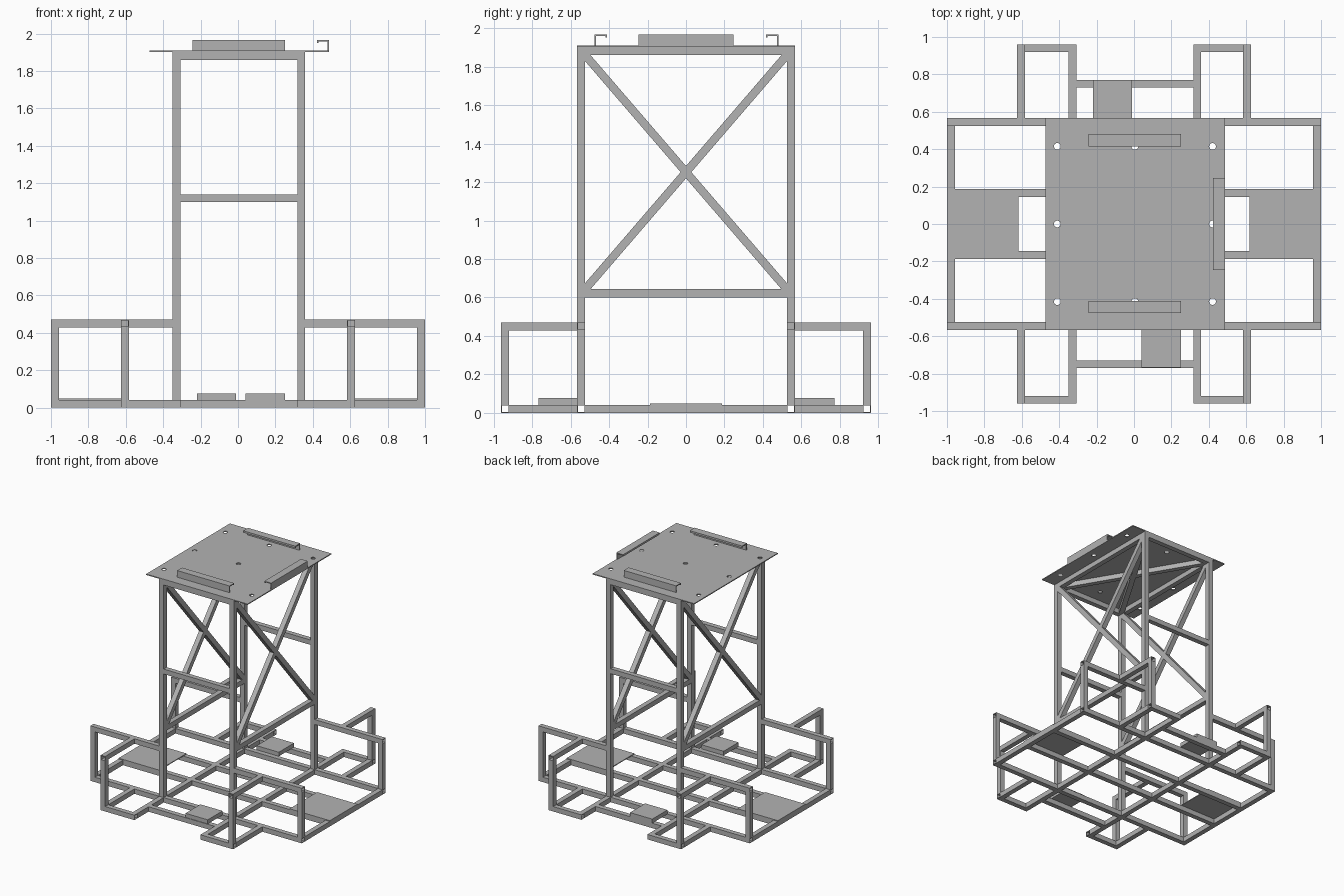
import bpy, bmesh
from mathutils import Vector

T = 0.042          # tube width
WALL = 0.004       # tube wall
H = T / 2
LEGS = (-0.328, 0.338)
LEG_Y = 0.545
BOX_X, BOX_Y = 0.605, 0.94
END_X = 1 - H
RAIL_Y = 0.165
RAIL_Z = 0.45
TOP = 1.902

cube = bpy.data.objects.get("Cube")
if cube:
    bpy.data.objects.remove(cube)

steel = bpy.data.materials.new("grey_steel")
steel.use_nodes = True
GREY = (0.45, 0.45, 0.45, 1)
steel.diffuse_color = GREY
steel.node_tree.nodes["Principled BSDF"].inputs["Base Color"].default_value = GREY


def finish(bm, name):
    bmesh.ops.recalc_face_normals(bm, faces=bm.faces)
    mesh = bpy.data.meshes.new(name)
    bm.to_mesh(mesh)
    bm.free()
    mesh.materials.append(steel)
    obj = bpy.data.objects.new(name, mesh)
    bpy.context.collection.objects.link(obj)
    return obj


def tube(name, a, b):
    """Open-ended square tube between two points."""
    a, b = Vector(a), Vector(b)
    axis = (b - a).normalized()
    ref = Vector((1, 0, 0)) if abs(axis.x) < 0.01 else Vector((0, 0, 1))
    u = axis.cross(ref).normalized()
    v = axis.cross(u)
    bm = bmesh.new()
    loops = []
    for p, r in ((a, H), (b, H), (b, H - WALL), (a, H - WALL)):
        loops.append([bm.verts.new(p + u * r * i + v * r * j)
                      for i, j in ((1, 1), (-1, 1), (-1, -1), (1, -1))])
    for k in range(4):
        one, two = loops[k], loops[(k + 1) % 4]
        for i in range(4):
            j = (i + 1) % 4
            bm.faces.new((one[i], one[j], two[j], two[i]))
    return finish(bm, name)


def box(name, low, high):
    low, high = Vector(low), Vector(high)
    bm = bmesh.new()
    bmesh.ops.create_cube(bm, size=1)
    for vert in bm.verts:
        vert.co = (low + high) / 2 + vert.co * (high - low)
    return finish(bm, name)


# Base frame: long rails, end rails and inner rails
for s in (-1, 1):
    tube("base_long_rail", (-1, s * LEG_Y, H), (1, s * LEG_Y, H))
    tube("base_inner_rail", (H - END_X, s * RAIL_Y, H), (END_X - H, s * RAIL_Y, H))
    tube("base_end_rail", (s * END_X, H - LEG_Y, H), (s * END_X, LEG_Y - H, H))
    tube("base_step_rail", (LEGS[0] + H, s * 0.75, H), (LEGS[1] - H, s * 0.75, H))
for x in LEGS:
    for lo, hi in ((-LEG_Y, -RAIL_Y), (-RAIL_Y, RAIL_Y), (RAIL_Y, LEG_Y)):
        tube("base_cross_rail", (x, lo + H, H), (x, hi - H, H))

# Corner frames around each leg
for x in LEGS:
    sx = 1 if x > 0 else -1
    for s in (-1, 1):
        ox, oy, ly = sx * BOX_X, s * BOX_Y, s * LEG_Y
        tube("corner_inner_rail", (x, ly + s * H, H), (x, oy - s * H, H))
        tube("corner_outer_rail", (ox, ly + s * H, H), (ox, oy - s * H, H))
        tube("corner_front_rail", (x - sx * H, oy, H), (ox + sx * H, oy, H))
        tube("corner_post", (ox, oy, T), (ox, oy, RAIL_Z - H))
        tube("corner_hand_rail", (ox, ly + s * H, RAIL_Z), (ox, oy + s * H, RAIL_Z))
        tube("end_post", (sx * END_X, ly, T), (sx * END_X, ly, RAIL_Z - H))
        tube("end_hand_rail", (x + sx * H, ly, RAIL_Z), (sx, ly, RAIL_Z))
        tube("tower_leg", (x, ly, T), (x, ly, TOP))

# Tower cross bars
for s in (-1, 1):
    for z in (1.12, TOP - H):
        tube("tower_cross_bar", (LEGS[0] + H, s * LEG_Y, z), (LEGS[1] - H, s * LEG_Y, z))

# Tower side bars and diagonal braces
IN_Y = LEG_Y - H
for x in LEGS:
    for z in (0.622, TOP - H):
        tube("tower_side_bar", (x, -IN_Y, z), (x, IN_Y, z))
    for s in (-1, 1):
        tube("side_brace", (x, -s * IN_Y, 0.622 + H), (x, s * IN_Y, TOP - T))

# Flat diagonal braces under the top plate
for s in (-1, 1):
    tube("top_brace", (LEGS[0] + H, -s * IN_Y, TOP - H), (LEGS[1] - H, s * IN_Y, TOP - H))

# Floor plates and steps
for s in (-1, 1):
    lo, hi = sorted((s * 0.618, s))
    box("floor_plate", (lo, -RAIL_Y - H, T), (hi, RAIL_Y + H, T + 0.007))
box("back_step", (-0.22, 0.566, T), (-0.01, 0.771, 0.077))
box("front_step", (0.04, -0.766, T), (0.25, -0.566, 0.077))

# Top plate with drilled holes
plate = box("top_plate", (-0.473, -0.566, TOP), (0.487, 0.566, TOP + 0.008))
bm = bmesh.new()
for x in (-0.41, 0.005, 0.42):
    for y in (-0.415, 0, 0.415):
        made = bmesh.ops.create_cone(bm, cap_ends=True, segments=24, radius1=0.018,
                                     radius2=0.018, depth=0.1)
        bmesh.ops.translate(bm, verts=made["verts"], vec=(x, y, TOP))
cutter = finish(bm, "hole_cutter")
cutter.hide_render = True
cutter.hide_viewport = True
cut = plate.modifiers.new("holes", "BOOLEAN")
cut.operation = "DIFFERENCE"
cut.solver = "EXACT"
cut.object = cutter

# Bent lips on three edges of the top plate
W = 0.008
Z0, Z1 = TOP + W, 1.967


def lip(name, place):
    """Hooked profile (distance outward, height) swept along the edge."""
    shape = ((0, Z0), (0, Z1), (-0.065, Z1), (-0.065, Z1 - 0.016),
             (-0.065 + W, Z1 - 0.016), (-0.065 + W, Z1 - W), (-W, Z1 - W), (-W, Z0))
    bm = bmesh.new()
    ends = [[bm.verts.new(place(d, t, z)) for d, z in shape] for t in (-0.247, 0.247)]
    n = len(shape)
    for end in ends:
        bm.faces.new(end)
    for i in range(n):
        j = (i + 1) % n
        bm.faces.new((ends[0][i], ends[0][j], ends[1][j], ends[1][i]))
    finish(bm, name)


lip("left_lip", lambda d, t, z: (0.487 + d, t, z))
lip("back_lip", lambda d, t, z: (0.005 + t, 0.48 + d, z))
lip("front_lip", lambda d, t, z: (0.005 + t, -0.476 - d, z))
